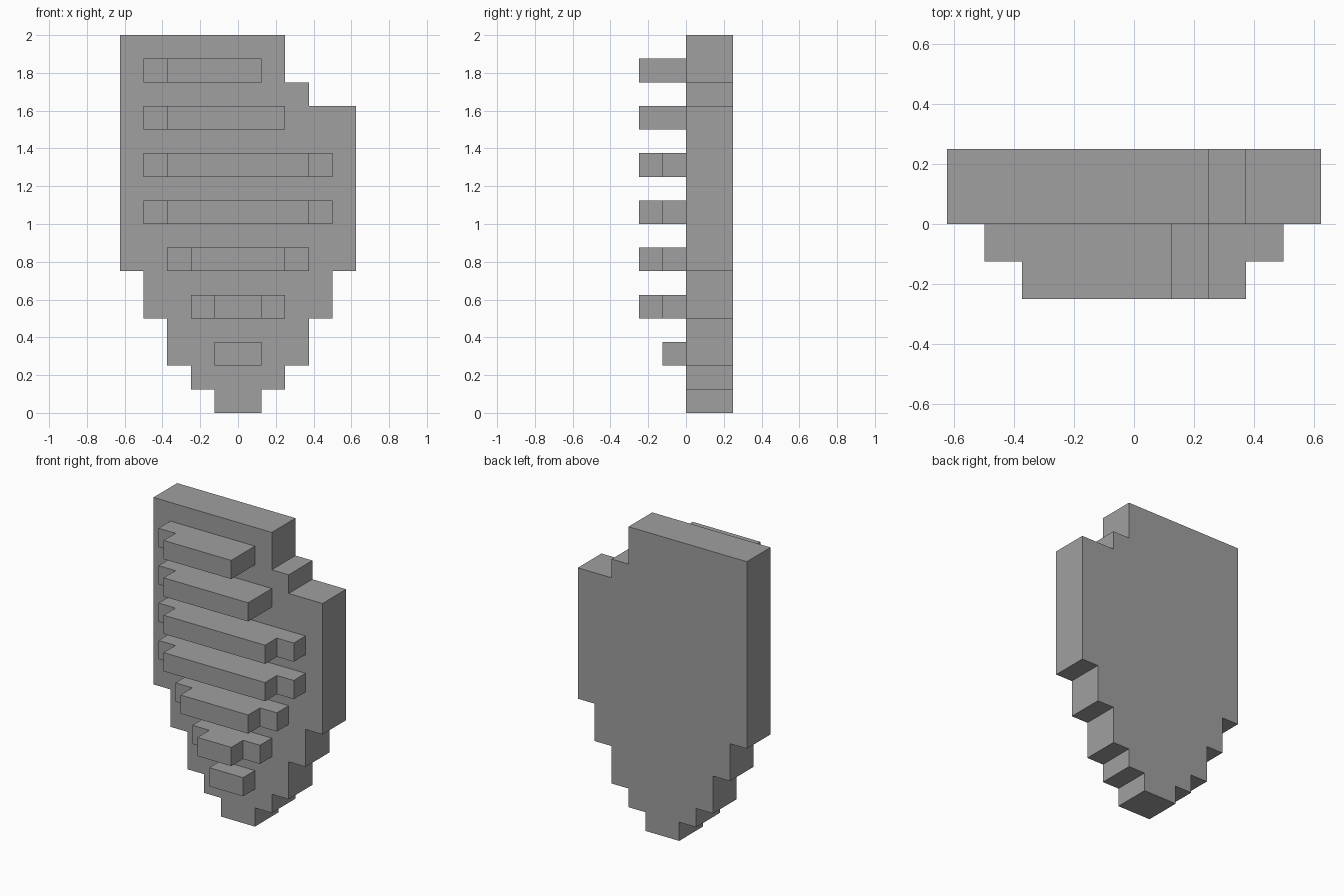
import bpy, bmesh
from mathutils import Vector

cube = bpy.data.objects.get("Cube")
if cube:
    bpy.data.objects.remove(cube, do_unlink=True)

U = 0.125  # size of one block

grey = bpy.data.materials.new("mid_grey")
grey.use_nodes = True
colour = (0.35, 0.35, 0.35, 1)
grey.diffuse_color = colour
grey.node_tree.nodes["Principled BSDF"].inputs["Base Color"].default_value = colour


def extrude_profile(name, points, direction):
    """Flat polygon (in block units) pushed along a direction into a solid."""
    bm = bmesh.new()
    face = bm.faces.new([bm.verts.new(Vector(p) * U) for p in points])
    new = bmesh.ops.extrude_face_region(bm, geom=[face])["geom"]
    verts = [g for g in new if isinstance(g, bmesh.types.BMVert)]
    bmesh.ops.translate(bm, vec=Vector(direction) * U, verts=verts)
    bmesh.ops.recalc_face_normals(bm, faces=bm.faces)
    mesh = bpy.data.meshes.new(name)
    bm.to_mesh(mesh)
    bm.free()
    mesh.materials.append(grey)
    obj = bpy.data.objects.new(name, mesh)
    bpy.context.collection.objects.link(obj)
    return obj


# Back plate: stepped rows (left x, right x, bottom z, top z)
rows = [(-1, 1, 0, 1), (-2, 2, 1, 2), (-3, 3, 2, 4), (-4, 4, 4, 6),
        (-5, 5, 6, 13), (-5, 3, 13, 14), (-5, 2, 14, 16)]
right_edge, left_edge = [], []
for x0, x1, z0, z1 in rows:
    right_edge += [(x1, 0, z0), (x1, 0, z1)]
    if x0 == -5 and z0 > 6:          # straight side: just raise the last corner
        left_edge[-1] = (x0, 0, z1)
    else:
        left_edge += [(x0, 0, z0), (x0, 0, z1)]
extrude_profile("back_plate", right_edge + left_edge[::-1], (0, 2, 0))

# Ribs: bottom z, base extent in x, raised extent in x (None for a low rib)
ribs = [(2, (-1, 1), None), (4, (-2, 2), (-1, 1)), (6, (-3, 3), (-2, 2)),
        (8, (-4, 4), (-3, 3)), (10, (-4, 4), (-3, 3)),
        (12, (-4, 2), (-3, 2)), (14, (-4, 1), (-3, 1))]
for i, (z, (b0, b1), raised) in enumerate(ribs, 1):
    outline = [(b0, 0), (b0, -1)]
    if raised:
        r0, r1 = raised
        outline += [(r0, -1), (r0, -2), (r1, -2)]
        if r1 != b1:
            outline.append((r1, -1))
    if not raised or raised[1] != b1:
        outline.append((b1, -1))
    outline.append((b1, 0))
    extrude_profile(f"rib_{i}", [(x, y, z) for x, y in outline], (0, 0, 1))
